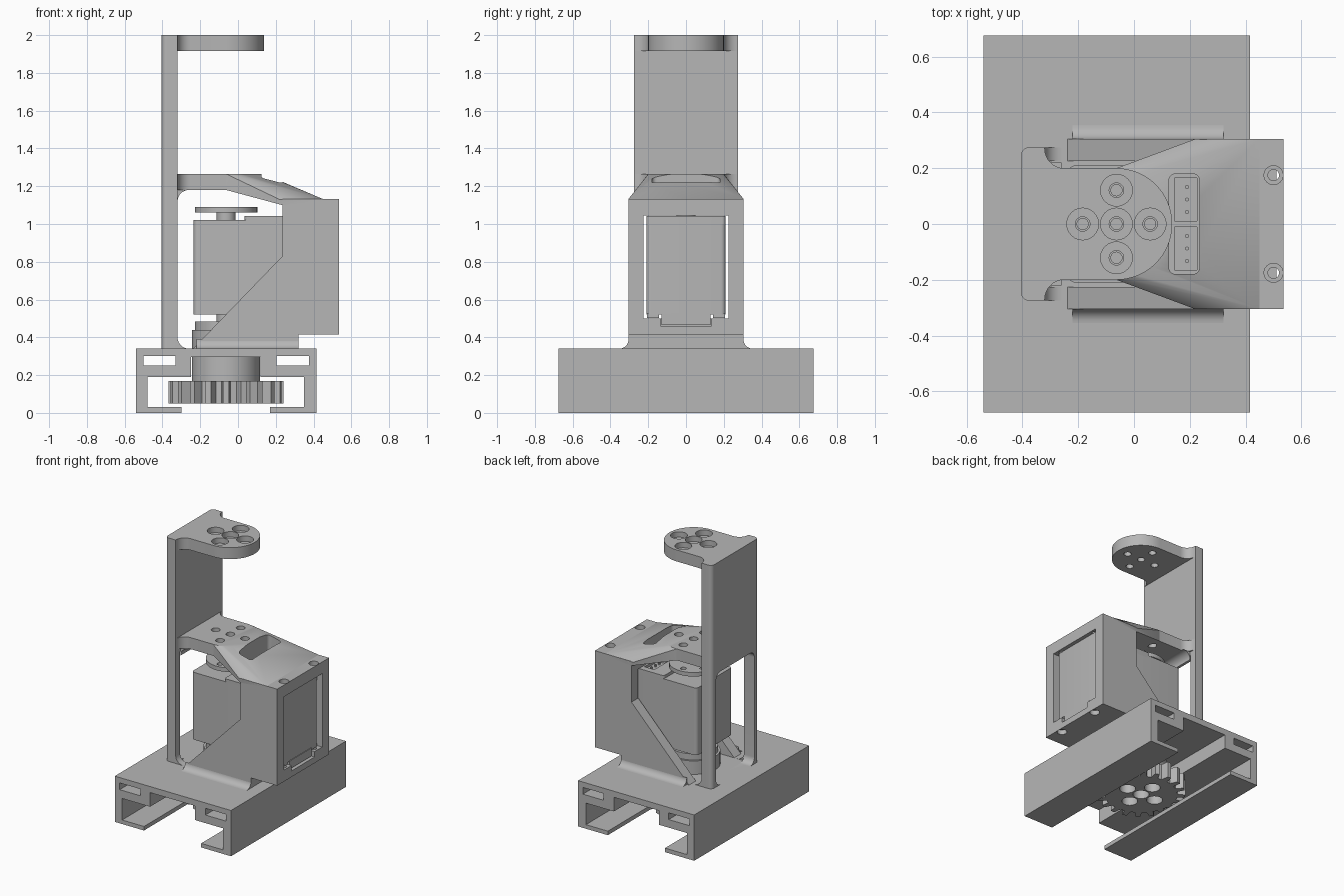
import bpy, bmesh
from math import sin, cos, pi, radians

if "Cube" in bpy.data.objects:
    bpy.data.objects.remove(bpy.data.objects["Cube"], do_unlink=True)

grey = bpy.data.materials.new("light_grey")
grey.use_nodes = True
grey.diffuse_color = (0.47, 0.47, 0.47, 1)
grey.node_tree.nodes["Principled BSDF"].inputs["Base Color"].default_value = (0.47, 0.47, 0.47, 1)

AX = -0.063                       # servo axis
parts = []


def finish(name, bm, keep=True):
    bmesh.ops.recalc_face_normals(bm, faces=bm.faces)
    mesh = bpy.data.meshes.new(name)
    bm.to_mesh(mesh)
    bm.free()
    mesh.materials.append(grey)
    ob = bpy.data.objects.new(name, mesh)
    bpy.context.collection.objects.link(ob)
    if keep:
        parts.append(ob)
    return ob


def prism(name, pts, axis, a, b, keep=True):
    """Extrude a 2D outline along an axis from a to b."""
    place = {"x": lambda u, v, t: (t, u, v),
             "y": lambda u, v, t: (u, t, v),
             "z": lambda u, v, t: (u, v, t)}[axis]
    bm = bmesh.new()
    low = [bm.verts.new(place(u, v, a)) for u, v in pts]
    top = [bm.verts.new(place(u, v, b)) for u, v in pts]
    bm.faces.new(low)
    bm.faces.new(top)
    n = len(pts)
    for i in range(n):
        j = (i + 1) % n
        bm.faces.new((low[i], low[j], top[j], top[i]))
    return finish(name, bm, keep)


def arc(cx, cy, r, a0, a1, n=8):
    return [(cx + r * cos(radians(a0 + (a1 - a0) * i / n)),
             cy + r * sin(radians(a0 + (a1 - a0) * i / n))) for i in range(n + 1)]


def rounded(u0, u1, v0, v1, r):
    return (arc(u0 + r, v0 + r, r, 180, 270) + arc(u1 - r, v0 + r, r, 270, 360)
            + arc(u1 - r, v1 - r, r, 0, 90) + arc(u0 + r, v1 - r, r, 90, 180))


def box(name, x, y, z, keep=True):
    return prism(name, [(x[0], y[0]), (x[1], y[0]), (x[1], y[1]), (x[0], y[1])], "z", *z, keep)


def disc(name, x, y, r, z0, z1, keep=True, n=48):
    return prism(name, arc(x, y, r, 0, 360, n)[:-1], "z", z0, z1, keep)


def cut(ob, *cutters):
    """Subtract each cutter, then remove it."""
    bpy.context.view_layer.objects.active = ob
    for c in cutters:
        m = ob.modifiers.new("cut", "BOOLEAN")
        m.operation, m.solver, m.object = "DIFFERENCE", "EXACT", c
        bpy.ops.object.modifier_apply(modifier=m.name)
        bpy.data.objects.remove(c, do_unlink=True)


def horn_holes(ob, r, z0, z1):
    """Cross of five screw holes around the servo axis."""
    for dx, dy in ((0, 0), (1, 0), (-1, 0), (0, 1), (0, -1)):
        cut(ob, disc("hole", AX + dx * 0.121, dy * 0.121, r, z0, z1, False, 24))


def cove(name, u, v, r, su, sv, axis, a, b):
    """Concave fillet strip in a corner."""
    pts = [(u, v)] + [(u + su * r * (1 - cos(i * pi / 16)),
                       v + sv * r * (1 - sin(i * pi / 16))) for i in range(9)]
    return prism(name, pts, axis, a, b)


# Rail carriage: C-shaped section with a centre channel and two long slots
half = [(-0.30, 0), (-0.30, 0.03), (-0.48, 0.03), (-0.48, 0.19), (-0.25, 0.19), (-0.25, 0.295)]
right = [(0.12, 0.295), (0.12, 0.19), (0.35, 0.19), (0.35, 0.03), (0.17, 0.03), (0.17, 0)]
rail = prism("rail_carriage", half + right + [(0.415, 0), (0.415, 0.34), (-0.54, 0.34), (-0.54, 0)],
             "y", -0.675, 0.675)
for x0 in (-0.5, 0.205):
    cut(rail, box("slot", (x0, x0 + 0.17), (-0.8, 0.8), (0.25, 0.3), False))

# Drive gear with hub
TEETH = 20
outline = []
for i in range(TEETH):
    for f, r in ((-0.30, 0.25), (-0.16, 0.305), (0.16, 0.305), (0.30, 0.25)):
        a = (i + f) * 2 * pi / TEETH
        outline.append((AX + r * cos(a), r * sin(a)))
gear = prism("drive_gear", outline, "z", 0.05, 0.17)
horn_holes(gear, 0.055, 0, 0.12)
horn_holes(gear, 0.028, 0.1, 0.2)
disc("gear_hub", AX, 0, 0.18, 0.17, 0.296)
disc("hub_collar", AX, 0, 0.18, 0.338, 0.44)

# Upright arm with rear window
arm_plan = (arc(-0.375, -0.245, 0.03, 180, 270) + [(-0.32, -0.275), (-0.32, 0.275)]
            + arc(-0.375, 0.245, 0.03, 90, 180))
arm = prism("upright_arm", arm_plan, "z", 0.338, 2.0)
cut(arm, prism("window", rounded(-0.225, 0.225, 0.34, 1.18, 0.05), "x", -0.6, -0.2, False))


def neck(side):
    return [(-0.322, side * 0.27)] + [(-0.25 - 0.07 * cos(i * pi / 16),
                                       side * (0.27 - 0.07 * sin(i * pi / 16))) for i in range(9)]


# Upper horn flange with counterbored holes
plan = neck(-1) + arc(AX, 0, 0.2, -90, 90, 32) + neck(1)[::-1]
flange = prism("upper_flange", plan, "z", 1.915, 2.0)
horn_holes(flange, 0.057, 1.96, 2.1)
horn_holes(flange, 0.026, 1.8, 2.1)

# Lower flange and the coves where the arm meets flange and carriage
plan = neck(-1) + [(AX, -0.2), (AX, 0.2)] + neck(1)[::-1]
bridge = prism("lower_flange", plan, "z", 1.18, 1.265)
horn_holes(bridge, 0.03, 1.1, 1.4)
cove("flange_cove", -0.32, 1.18, 0.06, 1, -1, "y", -0.22, 0.22)
for s, tag in ((1, "left"), (-1, "right")):
    y0, y1 = sorted((s * 0.225, s * 0.275))
    cove("arm_foot_" + tag, -0.32, 0.34, 0.06, 1, 1, "y", y0, y1)

# Sloping cover from the flange to the housing
bm = bmesh.new()
for x, y in arc(AX, 0, 0.2, -90, 90, 32):
    for z in (1.18, 1.265):
        bm.verts.new((x, y, z))
for s in (1, -1):
    for x, z in ((0.22, 1.13), (0.45, 1.132), (0.45, 1.12), (0.235, 1.1)):
        bm.verts.new((x, s * 0.305, z))
hull = bmesh.ops.convex_hull(bm, input=bm.verts)
loose = [v for v in bm.verts if not v.link_faces]
bmesh.ops.delete(bm, geom=loose, context="VERTS")
cover = finish("sloping_cover", bm)
horn_holes(cover, 0.03, 1.0, 1.4)
cut(cover, prism("slot", rounded(0.125, 0.235, -0.18, 0.18, 0.025), "z", 1.0, 1.4, False))

# Servo housing: side walls with a diagonal front edge, open through its length
side = [(-0.24, 0.338), (0.32, 0.338), (0.32, 0.415), (0.535, 0.415),
        (0.535, 1.132), (0.235, 1.132), (0.235, 0.83)]
housing = prism("servo_housing", side, "y", -0.305, 0.305)
cut(housing,
    box("cavity", (-0.6, 0.7), (-0.225, 0.225), (0.5, 1.045), False),
    box("front_cavity", (-0.6, 0.25), (-0.225, 0.225), (0.2, 0.8), False),
    box("tab_notch", (0.47, 0.7), (-0.135, 0.135), (0.46, 0.6), False))
for s in (1, -1):
    cut(housing,
        disc("screw_hole", 0.5, s * 0.175, 0.02, 0.3, 1.3, False, 24),
        disc("counterbore", 0.5, s * 0.175, 0.034, 1.09, 1.3, False, 24),
        disc("counterbore", 0.5, s * 0.175, 0.034, 0.3, 0.45, False, 24))
    tag = "left" if s > 0 else "right"
    cove("housing_cove_" + tag, s * 0.304, 0.34, 0.05, s, 1, "x", -0.22, 0.32)

# Servo body, raised rear cap and tab
prism("servo_body", rounded(-0.235, 0.51, -0.21, 0.21, 0.025), "z", 0.52, 1.02)
cap = prism("servo_cap", rounded(0.035, 0.51, -0.21, 0.21, 0.02), "z", 1.0, 1.042)
for y0, y1 in ((-0.165, -0.01), (0.01, 0.165)):
    cut(cap, box("socket", (0.145, 0.225), (y0, y1), (1.022, 1.2), False))
    for i in range(3):
        disc("connector_pin", 0.19, (y0 + y1) / 2 + (i - 1) * 0.045, 0.007, 1.01, 1.04, True, 8)
box("servo_tab", (0.3, 0.515), (-0.13, 0.13), (0.465, 0.525))
for s in (1, -1):
    box("servo_foot", (0.46, 0.505), (s * 0.175 - 0.032, s * 0.175 + 0.032), (0.503, 0.525))

# Servo horns and shafts
top_horn = disc("top_horn", AX, 0, 0.165, 1.06, 1.09)
horn_holes(top_horn, 0.02, 1.0, 1.2)
disc("top_shaft", AX, 0, 0.05, 1.01, 1.07)
disc("bottom_horn", AX, 0, 0.165, 0.435, 0.485)
disc("bottom_shaft", AX, 0, 0.05, 0.48, 0.53)

# Smooth round surfaces, keep sharp edges
bpy.ops.object.select_all(action="DESELECT")
for ob in parts:
    ob.select_set(True)
bpy.context.view_layer.objects.active = parts[0]
bpy.ops.object.shade_smooth_by_angle(angle=radians(25))
